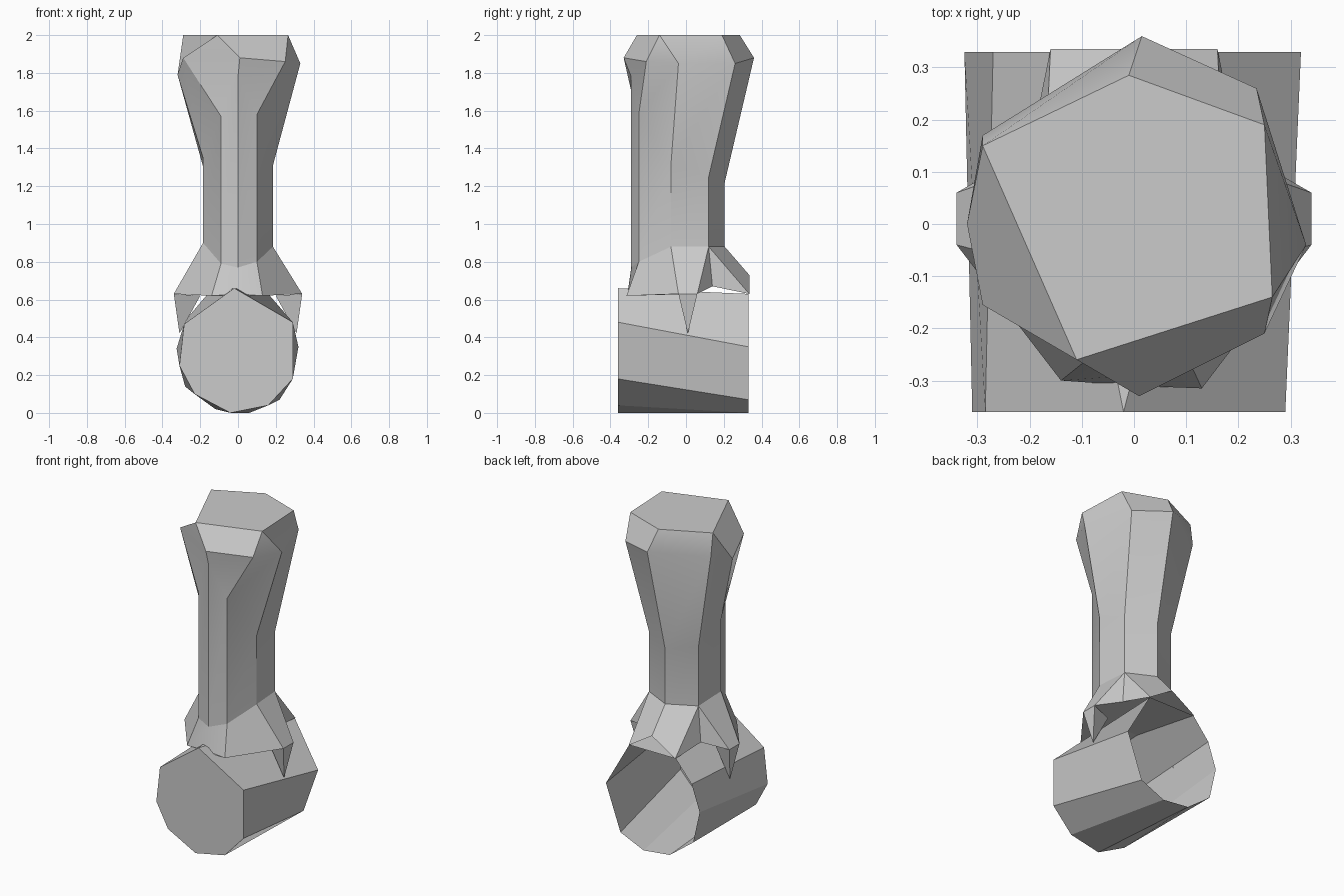
import bpy
import bmesh
import math

cube = bpy.data.objects.get("Cube")
if cube:
    bpy.data.objects.remove(cube, do_unlink=True)

grey = bpy.data.materials.new("stone grey")
grey.use_nodes = True
colour = (0.6, 0.6, 0.6, 1)
grey.diffuse_color = colour
grey.node_tree.nodes["Principled BSDF"].inputs["Base Color"].default_value = colour


def loft(name, rings, cap_first=False, cap_last=False, angle=30):
    """Bridge matching rings; repeated points collapse into triangles."""
    bm = bmesh.new()
    loops = [[bm.verts.new(p) for p in ring] for ring in rings]
    for low, high in zip(loops, loops[1:]):
        for i in range(len(low)):
            j = (i + 1) % len(low)
            bm.faces.new((low[i], low[j], high[j], high[i]))
    if cap_first:
        bm.faces.new(loops[0][::-1])
    if cap_last:
        bm.faces.new(loops[-1])
    bmesh.ops.remove_doubles(bm, verts=bm.verts, dist=0.001)
    mesh = bpy.data.meshes.new(name)
    bm.to_mesh(mesh)
    bm.free()
    mesh.materials.append(grey)
    obj = bpy.data.objects.new(name, mesh)
    bpy.context.collection.objects.link(obj)
    bpy.ops.object.select_all(action="DESELECT")
    obj.select_set(True)
    bpy.context.view_layer.objects.active = obj
    bpy.ops.object.shade_smooth_by_angle(angle=math.radians(angle))
    return obj


def at_heights(points, heights):
    return [(x, y, z) for (x, y), z in zip(points, heights)]


# Horizontal drum: closed at the front, open and hollow at the back
front = [(-.02, .66), (-.02, .66), (.29, .48), (.29, .18), (.16, .04),
         (-.04, 0), (-.23, .1), (-.31, .25), (-.285, .47)]
back = [(-.16, .63), (.16, .63), (.32, .35), (.22, .07), (.06, 0),
        (-.12, .02), (-.28, .14), (-.325, .34), (-.27, .5)]
loft("drum", [[(x, .33, z) for x, z in back],
              [(x, -.36, z) for x, z in front]], cap_last=True)

# Column outline at the shaft, the head's widest ring and the top
shaft = [(-.09, -.26), (0, -.29), (.1, -.25), (.185, -.08),
         (.17, .12), (0, .205), (-.17, .12), (-.185, -.08)]
head = [(-.29, -.155), (.01, -.33), (.25, -.21), (.33, -.04),
        (.235, .26), (.015, .36), (-.29, .17), (-.32, 0)]
top = [(-.11, -.26), (-.11, -.26), (.265, -.14), (.265, -.14),
       (.25, .19), (-.01, .285), (-.29, .15), (-.29, .15)]
shaft_low = at_heights(shaft, (.79, .77, .8, .88, .88, .88, .88, .9))
shaft_high = at_heights(shaft, (1.57, 1.78, 1.58, 1.31, 1.25, 1.22, 1.25, 1.35))
head_ring = at_heights(head, (1.88, 1.88, 1.86, 1.85, 1.85, 1.88, 1.86, 1.79))
loft("column", [shaft_low, shaft_high, head_ring, [(x, y, 2) for x, y in top]],
     cap_last=True)

# Flared collar with notched rear corners
collar_ring = [(-.14, -.3, .62), (0, -.31, .63), (.13, -.315, .62),
               (.34, -.04, .63), (.34, .06, .63), (.2, .14, .67),
               (.16, .335, .63), (0, .335, .73), (-.16, .335, .63),
               (-.2, .14, .67), (-.34, .06, .63), (-.34, -.04, .63)]
neck = [shaft_low[i] for i in (0, 1, 2, 3, 4, 4, 4, 5, 6, 6, 6, 7)]
loft("collar", [collar_ring, neck], cap_first=True)

# Pointed clasp on each side of the drum
for side, name in ((1, "left_clasp"), (-1, "right_clasp")):
    base = [(side * .34, -.04, .63), (side * .34, .06, .63), (side * .2, .01, .62)]
    tip = [(side * .31, .01, .42)] * len(base)
    if side > 0:
        base.reverse()
    loft(name, [base[::-1], tip[::-1]] if side < 0 else [base, tip])
